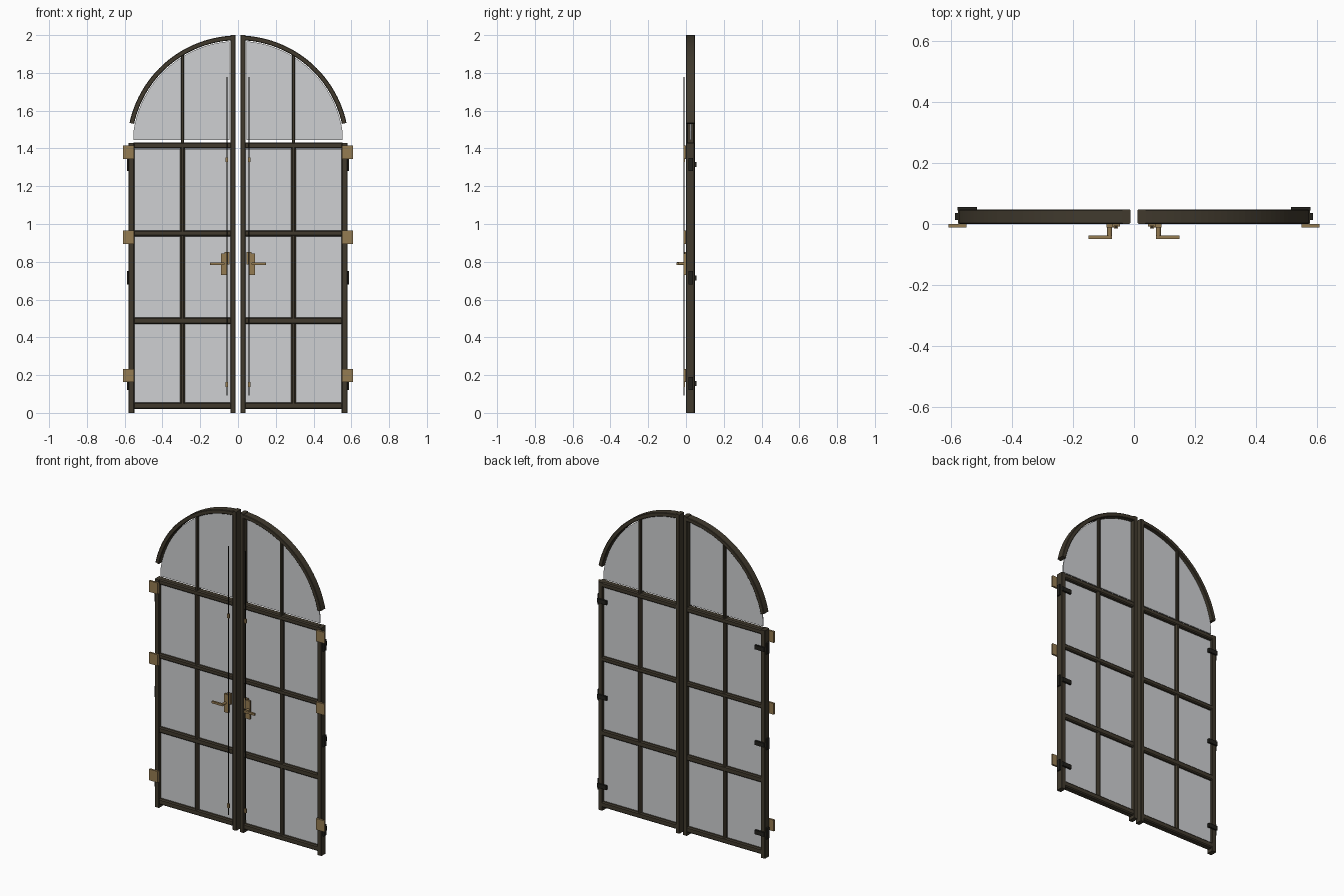
import bpy, bmesh, math

if "Cube" in bpy.data.objects:
    bpy.data.objects.remove(bpy.data.objects["Cube"])


def material(name, rgb):
    m = bpy.data.materials.new(name)
    m.diffuse_color = (*rgb, 1.0)
    m.use_nodes = True
    m.node_tree.nodes["Principled BSDF"].inputs["Base Color"].default_value = m.diffuse_color
    return m


BRONZE = material("dark bronze", (0.052, 0.042, 0.027))
BLACK = material("black iron", (0.016, 0.015, 0.012))
BRASS = material("aged brass", (0.30, 0.20, 0.085))
GLASS = material("grey glass", (0.62, 0.63, 0.645))


def finish(bm, name, mat):
    bmesh.ops.recalc_face_normals(bm, faces=bm.faces)
    me = bpy.data.meshes.new(name)
    bm.to_mesh(me)
    bm.free()
    me.materials.append(mat)
    ob = bpy.data.objects.new(name, me)
    bpy.context.collection.objects.link(ob)
    return ob


def sweep(name, profile, path, mat, s):
    """Sweep a (u, y) profile along a path of ((x, z), (ux, uz)) frames."""
    bm = bmesh.new()
    rings = [[bm.verts.new((s * (p[0] + u * d[0]), y, p[1] + u * d[1]))
              for u, y in profile] for p, d in path]
    n = len(profile)
    for a, b in zip(rings, rings[1:]):
        for i in range(n):
            j = (i + 1) % n
            bm.faces.new((a[i], a[j], b[j], b[i]))
    bm.faces.new(rings[0])
    bm.faces.new(rings[-1])
    return finish(bm, name, mat)


def bar_profile(w, y0, y1, c):
    """Bar section with chamfered corners on both faces."""
    h = w / 2
    return [(-h, y0 + c), (-h + c, y0), (h - c, y0), (h, y0 + c),
            (h, y1 - c), (h - c, y1), (-h + c, y1), (-h, y1 - c)]


def upright(name, x0, x1, z0, z1, y0, y1, c, s):
    x = (x0 + x1) / 2
    sweep(name, bar_profile(x1 - x0, y0, y1, c),
          [((x, z0), (1, 0)), ((x, z1), (1, 0))], BRONZE, s)


def rail(name, x0, x1, z0, z1, y0, y1, c, s):
    z = (z0 + z1) / 2
    sweep(name, bar_profile(z1 - z0, y0, y1, c),
          [((x0, z), (0, 1)), ((x1, z), (0, 1))], BRONZE, s)


def box(name, x, y, z, mat, s):
    sweep(name, [(x[0], y[0]), (x[1], y[0]), (x[1], y[1]), (x[0], y[1])],
          [((0, z[0]), (1, 0)), ((0, z[1]), (1, 0))], mat, s)


def cylinder(name, centre, radius, length, axis, mat, s):
    bpy.ops.mesh.primitive_cylinder_add(
        vertices=16, radius=radius, depth=length,
        location=(s * centre[0], centre[1], centre[2]),
        rotation={"X": (0, math.pi / 2, 0), "Y": (math.pi / 2, 0, 0), "Z": (0, 0, 0)}[axis])
    ob = bpy.context.object
    ob.name = name
    ob.data.materials.append(mat)
    bpy.ops.object.shade_smooth_by_angle()


ARCH_Z, ARCH_R = 1.41, 0.588      # arch centre height and outer radius
ARCH_W = 0.025


def leaf(s, side):
    # stiles
    upright(side + "_meeting_stile", 0.012, 0.039, 0, 2.0, 0, 0.048, 0.003, s)
    upright(side + "_hinge_stile", 0.549, 0.579, 0, 1.43, 0, 0.045, 0.003, s)

    # arched head
    mid = ARCH_R - ARCH_W / 2
    a0, a1 = math.radians(12.3), math.acos(0.036 / mid)
    path = []
    for i in range(33):
        a = a0 + (a1 - a0) * i / 32
        d = (math.cos(a), math.sin(a))
        path.append(((mid * d[0], ARCH_Z + mid * d[1]), d))
    sweep(side + "_arch", bar_profile(ARCH_W, 0, 0.048, 0.003), path, BRONZE, s)

    # rails
    for name, z0, z1 in (("bottom", 0.02, 0.055), ("lower", 0.47, 0.505),
                         ("middle", 0.935, 0.965), ("top", 1.4, 1.432)):
        rail(f"{side}_{name}_rail", 0.036, 0.552, z0, z1, 0.004, 0.045, 0.006, s)

    # glazing bars
    upright(side + "_glazing_bar", 0.281, 0.307, 0.05, 1.405, 0.006, 0.043, 0.007, s)
    upright(side + "_arch_glazing_bar", 0.286, 0.302, 1.425, 1.905, 0.006, 0.043, 0.003, s)

    # glass
    for i, (z0, z1) in enumerate(((0.054, 0.472), (0.503, 0.937), (0.963, 1.396))):
        box(f"{side}_pane_{i + 1}", (0.041, 0.55), (0.022, 0.028), (z0, z1), GLASS, s)
    r, x0, x1 = 0.559, 0.046, 0.553
    b0, b1 = math.acos(x1 / r), math.acos(x0 / r)
    outline = [(x0, 1.445), (x1, 1.445)]
    for i in range(25):
        a = b0 + (b1 - b0) * i / 24
        outline.append((r * math.cos(a), ARCH_Z + r * math.sin(a)))
    bm = bmesh.new()
    face = bm.faces.new([bm.verts.new((s * x, 0.022, z)) for x, z in outline])
    ext = bmesh.ops.extrude_face_region(bm, geom=[face])["geom"]
    bmesh.ops.translate(bm, vec=(0, 0.006, 0),
                        verts=[v for v in ext if isinstance(v, bmesh.types.BMVert)])
    # closing face on the front side
    bmesh.ops.holes_fill(bm, edges=bm.edges[:], sides=0)
    finish(bm, side + "_arch_pane", GLASS)

    # hinge plates
    for z in (0.198, 0.93, 1.38):
        box(side + "_hinge", (0.55, 0.609), (-0.012, 0), (z - 0.035, z + 0.035), BRASS, s)

    # wall anchors: edge plate and strap on the back
    for z in (0.155, 0.715, 1.315):
        box(side + "_anchor_plate", (0.577, 0.588), (0.013, 0.036),
            (z - 0.035, z + 0.035), BLACK, s)
        box(side + "_anchor_strap", (0.515, 0.58), (0.044, 0.056),
            (z - 0.013, z + 0.013), BLACK, s)

    # bolt rod and keepers
    cylinder(side + "_bolt_rod", (0.059, -0.01, 0.935), 0.0028, 1.685, "Z", BLACK, s)
    for z in (0.15, 1.34):
        box(side + "_rod_keeper", (0.052, 0.066), (-0.014, -0.005),
            (z - 0.013, z + 0.013), BRASS, s)

    # handle: lock case, back plate, shank, lever
    box(side + "_lock_case", (0.046, 0.072), (-0.009, 0.004), (0.785, 0.853), BRASS, s)
    box(side + "_handle_plate", (0.06, 0.09), (-0.012, 0), (0.73, 0.845), BRASS, s)
    cylinder(side + "_handle_shank", (0.08, -0.026, 0.79), 0.008, 0.042, "Y", BRASS, s)
    box(side + "_lever", (0.073, 0.149), (-0.05, -0.038), (0.784, 0.797), BRASS, s)


leaf(-1, "left")
leaf(1, "right")
